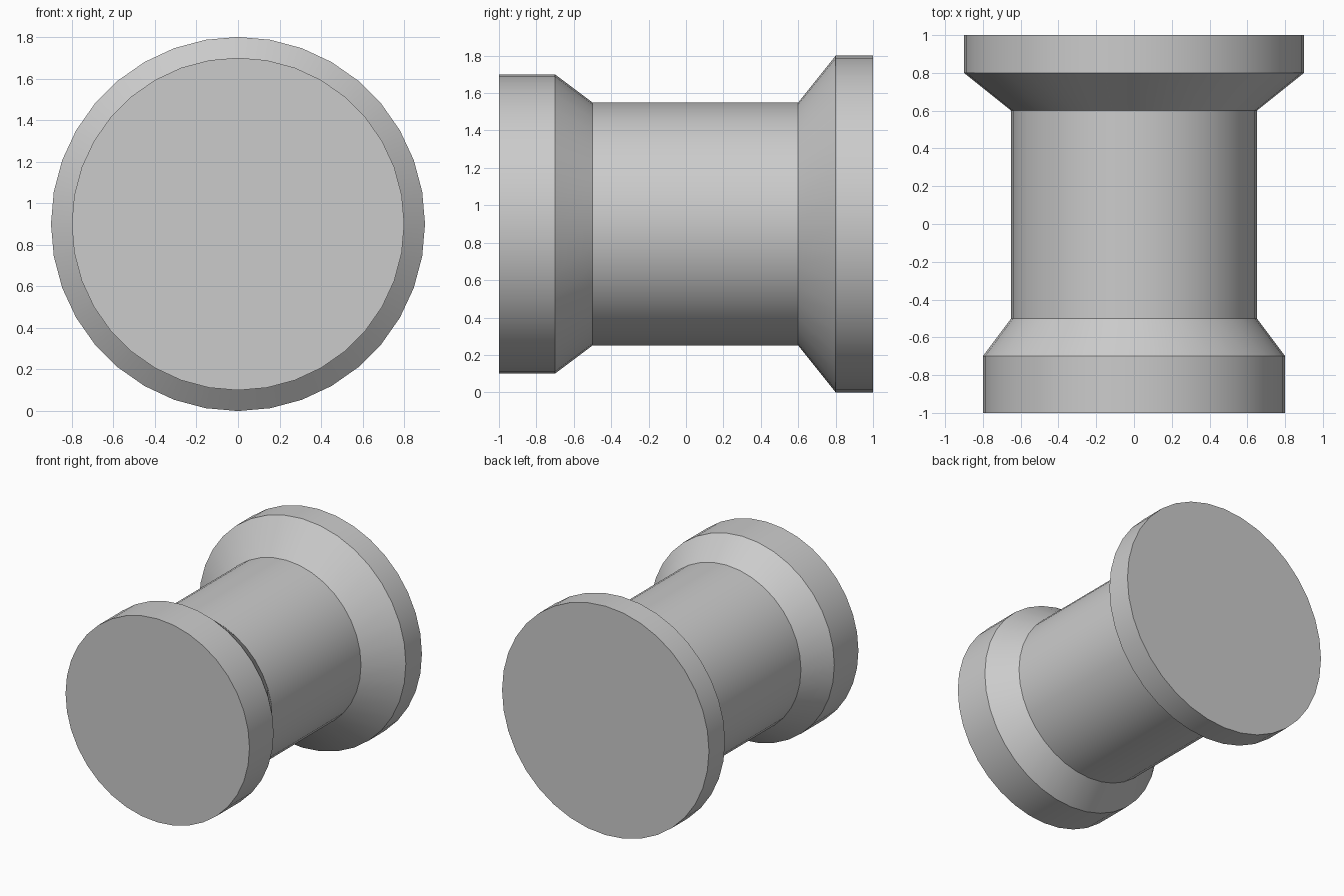
import bpy
import bmesh
import math

cube = bpy.data.objects.get("Cube")
if cube:
    bpy.data.objects.remove(cube, do_unlink=True)

SIDES = 36
AXIS_HEIGHT = 0.9

# Plain grey finish
grey = bpy.data.materials.new("plain_grey")
grey.use_nodes = True
colour = (0.6, 0.6, 0.6, 1)
grey.diffuse_color = colour
grey.node_tree.nodes["Principled BSDF"].inputs["Base Color"].default_value = colour

# Spool outline from front to back: (y, radius)
profile = [(-1, 0.8), (-0.7, 0.8), (-0.5, 0.65),
           (0.6, 0.65), (0.8, 0.9), (1, 0.9)]


def turned_part(name, outline):
    """Turn an outline around the y axis and cap both ends."""
    bm = bmesh.new()
    rings = []
    for y, radius in outline:
        ring = []
        for i in range(SIDES):
            a = math.tau * i / SIDES
            ring.append(bm.verts.new((radius * math.cos(a), y,
                                      AXIS_HEIGHT + radius * math.sin(a))))
        rings.append(ring)
    for near, far in zip(rings, rings[1:]):
        for i in range(SIDES):
            j = (i + 1) % SIDES
            bm.faces.new((near[i], near[j], far[j], far[i]))
    bm.faces.new(rings[0])
    bm.faces.new(rings[-1])
    bmesh.ops.recalc_face_normals(bm, faces=bm.faces)

    mesh = bpy.data.meshes.new(name)
    bm.to_mesh(mesh)
    bm.free()
    mesh.materials.append(grey)
    obj = bpy.data.objects.new(name, mesh)
    bpy.context.collection.objects.link(obj)

    # Smooth around the barrel, crisp at the rims and tapers
    bpy.ops.object.select_all(action="DESELECT")
    obj.select_set(True)
    bpy.context.view_layer.objects.active = obj
    bpy.ops.object.shade_smooth_by_angle(angle=math.radians(30))
    return obj


# Spool with a small front flange, barrel and large back flange
turned_part("spool", profile)
